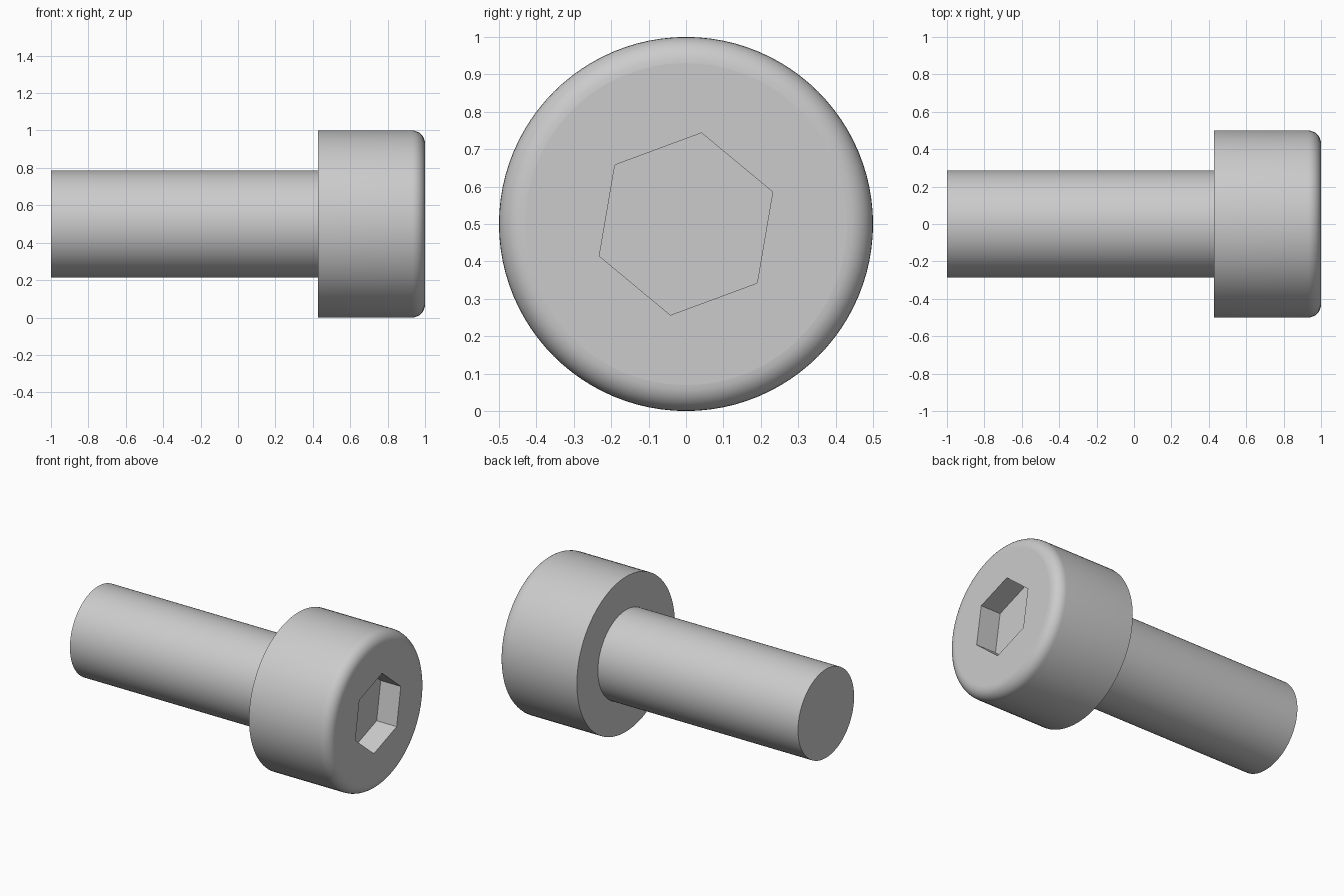
import bpy, bmesh
from math import sin, cos, pi, radians

cube = bpy.data.objects.get("Cube")
if cube:
    bpy.data.objects.remove(cube, do_unlink=True)

SEGMENTS = 96
AXIS_Z = 0.5
SHAFT_R, HEAD_R = 0.286, 0.5
TAIL_X, SHOULDER_X, FACE_X = -1.0, 0.429, 1.0
FILLET = 0.07
SOCKET_R, SOCKET_DEPTH, SOCKET_TURN = 0.247, 0.143, radians(20.3)

steel = bpy.data.materials.new("steel grey")
steel.use_nodes = True
steel.diffuse_color = (0.6, 0.6, 0.6, 1)
steel.node_tree.nodes["Principled BSDF"].inputs["Base Color"].default_value = (0.6, 0.6, 0.6, 1)


def ring(bm, x, r, n=SEGMENTS, turn=0.0):
    """A circle of vertices around the screw axis."""
    angles = [turn + 2 * pi * i / n for i in range(n)]
    return [bm.verts.new((x, r * cos(a), AXIS_Z + r * sin(a))) for a in angles]


def bridge(bm, a, b, smooth):
    """Quads between two rings; normals point outward when b is further along +x."""
    n = len(a)
    for i in range(n):
        j = (i + 1) % n
        bm.faces.new((a[i], a[j], b[j], b[i])).smooth = smooth


def finish(bm, name):
    mesh = bpy.data.meshes.new(name)
    bm.to_mesh(mesh)
    bm.free()
    mesh.materials.append(steel)
    obj = bpy.data.objects.new(name, mesh)
    bpy.context.collection.objects.link(obj)


# Shaft: plain rod with a flat end, running up to the shoulder
bm = bmesh.new()
tail = ring(bm, TAIL_X, SHAFT_R)
bridge(bm, tail, ring(bm, SHOULDER_X, SHAFT_R), True)
bm.faces.new(tail[::-1])
finish(bm, "shaft")

# Head: flat shoulder, straight side and rounded front rim
bm = bmesh.new()
rim = ring(bm, SHOULDER_X, HEAD_R)
bridge(bm, ring(bm, SHOULDER_X, SHAFT_R), rim, False)
STEPS = 8
for k in range(STEPS + 1):
    a = pi / 2 * k / STEPS
    nxt = ring(bm, FACE_X - FILLET + FILLET * sin(a), HEAD_R - FILLET + FILLET * cos(a))
    bridge(bm, rim, nxt, True)
    rim = nxt

# Hexagonal socket: walls and floor
mouth = ring(bm, FACE_X, SOCKET_R, 6, SOCKET_TURN)
floor = ring(bm, FACE_X - SOCKET_DEPTH, SOCKET_R, 6, SOCKET_TURN)
bridge(bm, mouth, floor, False)
bm.faces.new(floor)

# Flat front face around the socket
loops = [e for e in bm.edges if e.is_boundary and all(v.co.x > FACE_X - 0.001 for v in e.verts)]
filled = bmesh.ops.triangle_fill(bm, edges=loops, use_beauty=True, normal=(1, 0, 0))
for f in filled["geom"]:
    if isinstance(f, bmesh.types.BMFace):
        f.smooth = False
        f.normal_update()
        if f.normal.x < 0:
            f.normal_flip()
finish(bm, "socket_head")
